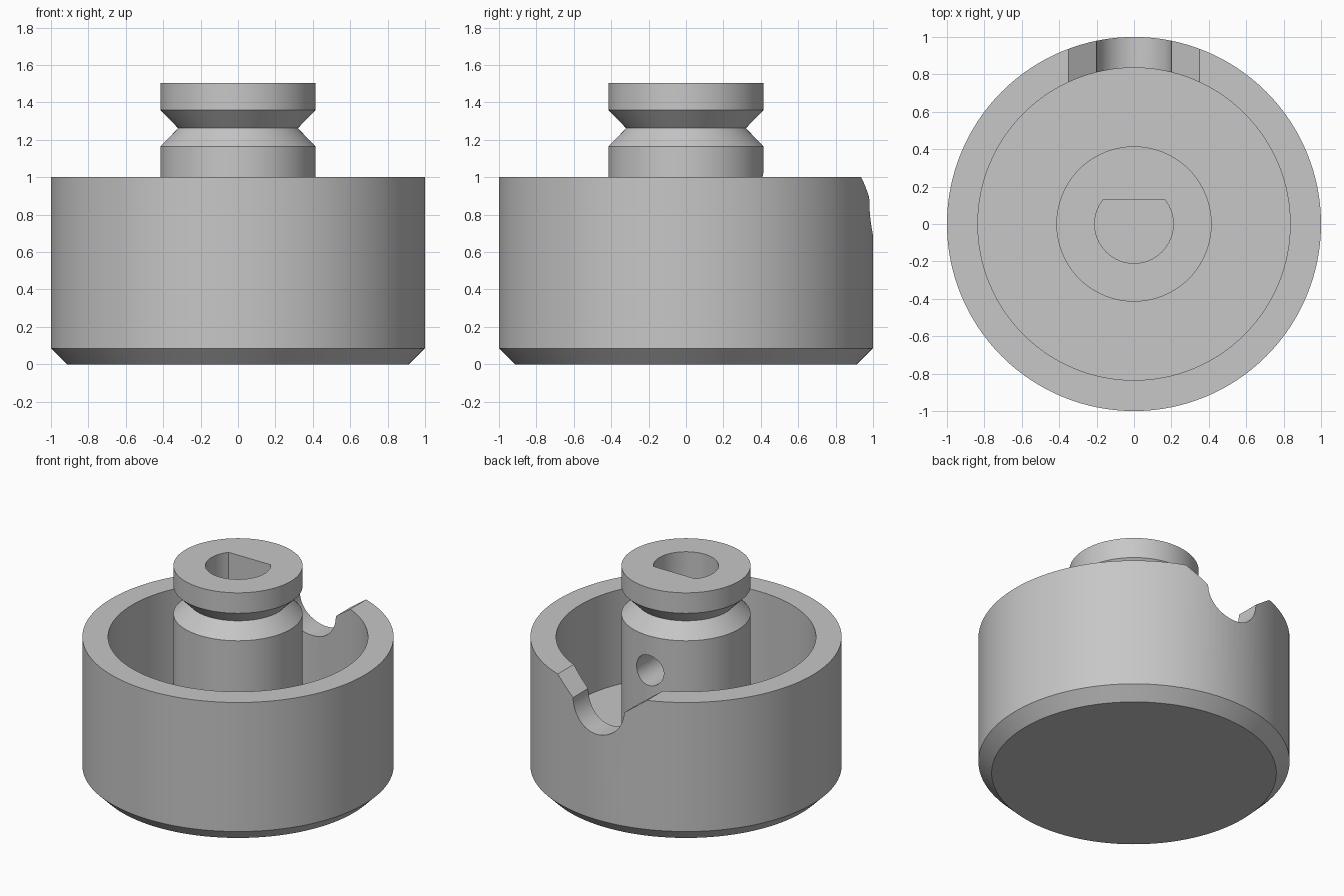
import bpy, bmesh, math
from mathutils import Matrix

SEGMENTS = 128

if "Cube" in bpy.data.objects:
    bpy.data.objects.remove(bpy.data.objects["Cube"], do_unlink=True)

# Single plain grey
grey = bpy.data.materials.new("plain grey")
grey.use_nodes = True
colour = (0.57, 0.57, 0.57, 1)
grey.diffuse_color = colour
grey.node_tree.nodes["Principled BSDF"].inputs["Base Color"].default_value = colour


def finish(bm, name):
    bmesh.ops.recalc_face_normals(bm, faces=bm.faces)
    mesh = bpy.data.meshes.new(name)
    bm.to_mesh(mesh)
    bm.free()
    mesh.materials.append(grey)
    obj = bpy.data.objects.new(name, mesh)
    bpy.context.collection.objects.link(obj)
    return obj


def lathe(name, profile):
    """Revolve (radius, z) points; the first and last rings become flat caps."""
    bm = bmesh.new()
    rings = []
    for r, z in profile:
        angles = [math.tau * i / SEGMENTS for i in range(SEGMENTS)]
        rings.append([bm.verts.new((r * math.cos(a), r * math.sin(a), z)) for a in angles])
    for low, high in zip(rings, rings[1:]):
        for i in range(SEGMENTS):
            j = (i + 1) % SEGMENTS
            bm.faces.new((low[i], low[j], high[j], high[i]))
    bm.faces.new(rings[0])
    bm.faces.new(rings[-1])
    return finish(bm, name)


def prism(name, outline, depth, matrix):
    """Extrude a flat outline along its local z, then place it."""
    bm = bmesh.new()
    face = bm.faces.new([bm.verts.new((x, y, 0)) for x, y in outline])
    side = bmesh.ops.extrude_face_region(bm, geom=[face])["geom"]
    verts = [v for v in side if isinstance(v, bmesh.types.BMVert)]
    bmesh.ops.translate(bm, vec=(0, 0, depth), verts=verts)
    bmesh.ops.transform(bm, matrix=matrix, verts=bm.verts)
    return finish(bm, name)


def arc(radius, cy, start, end, steps):
    """Points on a circle centred on (0, cy), angles in radians."""
    return [(radius * math.cos(start + (end - start) * i / steps),
             cy + radius * math.sin(start + (end - start) * i / steps))
            for i in range(steps + 1)]


# Cup with chamfered base, recessed floor and grooved centre post
body = lathe("knob_body", [
    (0.915, 0), (1, 0.085), (1, 1), (0.835, 1), (0.835, 0.33),
    (0.415, 0.33), (0.415, 1.165), (0.32, 1.262), (0.415, 1.36), (0.415, 1.505)])

# D-shaped shaft bore: a circle with a flat towards the back
flat = math.asin(0.13 / 0.21)
bore = prism("shaft_bore_cutter", arc(0.21, 0, math.pi - flat, math.tau + flat, 64),
             1.2, Matrix.Translation((0, 0, 0.5)))

# Cutters that run along y: local (x, y, z) becomes (x, -z, y)
along_y = Matrix.Rotation(math.pi / 2, 4, "X")

# Rounded notch in the back of the rim, with sloping shoulders
notch_outline = ([(-0.35, 1.2), (-0.35, 1), (-0.2, 0.89)]
                 + arc(0.2, 0.89, math.pi, math.tau, 32)[1:]
                 + [(0.35, 1), (0.35, 1.2)])
notch = prism("rim_notch_cutter", notch_outline, 0.6,
              Matrix.Translation((0, 1.2, 0)) @ along_y)

# Set-screw hole from the back of the post into the bore
screw = prism("screw_hole_cutter", arc(0.107, 0.92, 0, math.tau, 48)[:-1], 0.55,
              Matrix.Translation((0, 0.6, 0)) @ along_y)

bpy.ops.object.select_all(action="DESELECT")
bpy.context.view_layer.objects.active = body
body.select_set(True)
for cutter in (bore, notch, screw):
    cut = body.modifiers.new(cutter.name, "BOOLEAN")
    cut.operation = "DIFFERENCE"
    cut.solver = "EXACT"
    cut.object = cutter
    bpy.ops.object.modifier_apply(modifier=cut.name)
    bpy.data.objects.remove(cutter, do_unlink=True)

bpy.ops.object.shade_smooth_by_angle(angle=math.radians(25))
